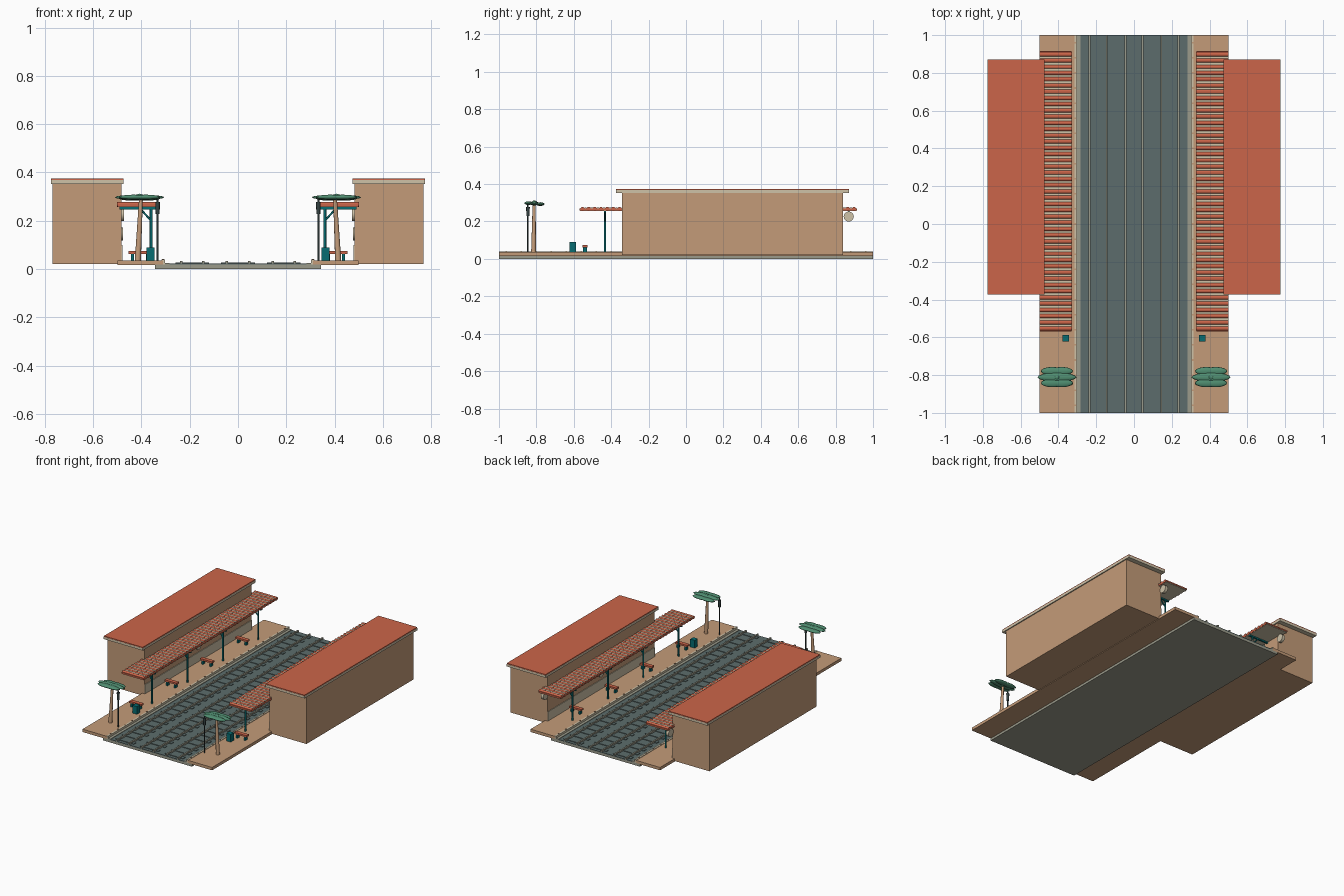
import bpy, bmesh
from mathutils import Matrix, Vector

if "Cube" in bpy.data.objects:
    bpy.data.objects.remove(bpy.data.objects["Cube"], do_unlink=True)


def material(name, r, g, b):
    m = bpy.data.materials.new(name)
    m.use_nodes = True
    m.diffuse_color = (r, g, b, 1)
    bsdf = m.node_tree.nodes["Principled BSDF"]
    bsdf.inputs["Base Color"].default_value = (r, g, b, 1)
    bsdf.inputs["Roughness"].default_value = 0.8
    return m


SAND = material("sandstone", .55, .33, .19)
RED = material("terracotta", .6, .13, .067)
GREY = material("ballast_grey", .107, .152, .15)
TEAL = material("teal_paint", .002, .15, .165)
CREAM = material("cream_stone", .62, .54, .39)
GREEN = material("leaf_green", .08, .27, .165)
DARK = material("dark_metal", .035, .055, .055)
STONE = material("grey_stone", .33, .33, .26)


def finish(name, bm, mat, smooth=False):
    me = bpy.data.meshes.new(name)
    bm.to_mesh(me)
    bm.free()
    me.materials.append(mat)
    for p in me.polygons:
        p.use_smooth = smooth
    ob = bpy.data.objects.new(name, me)
    bpy.context.collection.objects.link(ob)
    return ob


def boxes(name, mat, *ranges):
    """One object of boxes, each given as (x0, x1), (y0, y1), (z0, z1)."""
    bm = bmesh.new()
    for r in ranges:
        mid = Vector([(a + b) / 2 for a, b in r])
        size = [abs(b - a) for a, b in r]
        bmesh.ops.create_cube(bm, size=1, matrix=Matrix.Translation(mid) @ Matrix.Diagonal((*size, 1)))
    return finish(name, bm, mat)


def rod(name, mat, a, b, r1, r2=None, sides=8):
    """Tapered cylinder between two points."""
    a, b = Vector(a), Vector(b)
    bm = bmesh.new()
    turn = (b - a).to_track_quat('Z', 'Y').to_matrix().to_4x4()
    bmesh.ops.create_cone(bm, cap_ends=True, segments=sides, radius1=r1, radius2=r2 or r1,
                          depth=(b - a).length, matrix=Matrix.Translation((a + b) / 2) @ turn)
    ob = finish(name, bm, mat)
    for p in ob.data.polygons:
        p.use_smooth = len(p.vertices) == 4
    return ob


def blob(name, mat, centre, radii):
    bm = bmesh.new()
    bmesh.ops.create_uvsphere(bm, u_segments=16, v_segments=8, radius=1,
                              matrix=Matrix.Translation(centre) @ Matrix.Diagonal((*radii, 1)))
    return finish(name, bm, mat, True)


def around(c, half):
    return (c - half, c + half)


# Stone slab, ballast and three tracks
LONG = (-1, 1)
boxes("track_slab", STONE, ((-.344, .344), LONG, (0, .018)))
boxes("ballast", GREY, ((-.284, .284), LONG, (.015, .022)))
tracks = (-.19, 0, .19)
boxes("sleepers", GREY, *[(around(x, .07), around(-.965 + i * .0715, .013), (.02, .026))
                          for x in tracks for i in range(28)])
boxes("rails", STONE, *[(around(x + s * .046, .005), LONG, (.021, .034))
                        for x in tracks for s in (-1, 1)])

# Canopy tile spacing
TILES = 45
PITCH = 1.485 / TILES


def station_side(s, side):
    """Build one platform; s is the sign of its x side."""
    def n(part):
        return side + "_" + part

    def X(a, b):
        return tuple(sorted((s * a, s * b)))

    # Platform and kerbs
    boxes(n("platform"), SAND, (X(.31, .5), LONG, (.016, .036)))
    boxes(n("kerb"), CREAM, (X(.303, .316), LONG, (.018, .039)))
    boxes(n("lower_kerb"), STONE, (X(.284, .303), LONG, (.015, .025)))
    boxes(n("kerb_studs"), SAND, *[(X(.306, .314), around(-.96 + i * .08, .004), (.038, .042))
                                   for i in range(25)])

    # Station building
    boxes(n("building"), SAND, (X(.483, .768), (-.342, .84), (.02, .355)))
    boxes(n("plinth"), CREAM, (X(.479, .49), (-.341, .839), (.036, .1)))
    boxes(n("cornice"), CREAM, (X(.474, .775), (-.374, .872), (.352, .368)))
    boxes(n("roof"), RED, (X(.475, .774), (-.373, .871), (.366, .374)))

    # Canopy: pale underside, red deck, rounded red tiles and pale joints
    boxes(n("canopy_underside"), CREAM, (X(.333, .497), (-.567, .912), (.256, .261)))
    boxes(n("canopy_deck"), RED, (X(.33, .5), (-.57, .915), (.26, .269)))
    bm = bmesh.new()
    for i in range(TILES):
        place = Matrix.Translation((s * .415, -.57 + (i + .5) * PITCH, .267))
        squash = Matrix.Diagonal((1, 1, .95, 1)) @ Matrix.Rotation(1.5708, 4, 'Y')
        bmesh.ops.create_cone(bm, cap_ends=True, segments=12, radius1=.0115, radius2=.0115,
                              depth=.172, matrix=place @ squash)
    finish(n("canopy_tiles"), bm, RED)
    boxes(n("canopy_joints"), CREAM, *[(X(.331, .499), around(-.57 + i * PITCH, .006), (.266, .274))
                                       for i in range(1, TILES)])

    # Posts, beams, braces and benches
    for i in range(4):
        y = -.433 + i * .39
        rod(n("canopy_post"), TEAL, (s * .36, y, .035), (s * .36, y, .258), .006)
        boxes(n("canopy_beam"), TEAL, (X(.333, .49), around(y, .006), (.247, .257)))
        rod(n("canopy_brace"), TEAL, (s * .36, y, .2), (s * .405, y, .25), .004)
        y -= .107
        boxes(n("bench_seat"), RED, (X(.36, .453), around(y, .0135), (.062, .074)))
        boxes(n("bench_legs"), TEAL, *[(around(s * x, .006), around(y, .011), (.035, .063))
                                       for x in (.376, .437)])

    # Hanging clock and wall clock
    rod(n("clock"), CREAM, (s * .473, .87, .226), (s * .493, .87, .226), .027, sides=20)
    rod(n("clock_hanger"), TEAL, (s * .483, .87, .25), (s * .483, .87, .262), .004)
    rod(n("wall_clock"), CREAM, (s * .476, .25, .145), (s * .484, .25, .145), .026, sides=20)

    # Litter bin
    boxes(n("bin"), TEAL, (around(s * .362, .017), around(-.605, .017), (.035, .09)))

    # Lamp post with hanging lantern
    rod(n("lamp_post"), DARK, (s * .333, -.845, .035), (s * .333, -.845, .29), .004)
    rod(n("lantern"), DARK, (s * .333, -.845, .228), (s * .333, -.845, .278), .008, .01)

    # Palm tree with a long middle frond and paired outer fronds
    rod(n("palm_trunk"), SAND, (s * .415, -.815, .035), (s * .402, -.812, .295), .013, .008, 10)
    blob(n("palm_frond"), GREEN, (s * .408, -.811, .297), (.103, .024, .011))
    for y, z in ((-.842, .298), (-.779, .293)):
        for dx in (-.025, .025):
            blob(n("palm_frond"), GREEN, (s * .408 + dx, y, z), (.06, .022, .01))
    blob(n("palm_crown"), GREEN, (s * .408, -.811, .3), (.015, .015, .012))


station_side(1, "left")
station_side(-1, "right")
